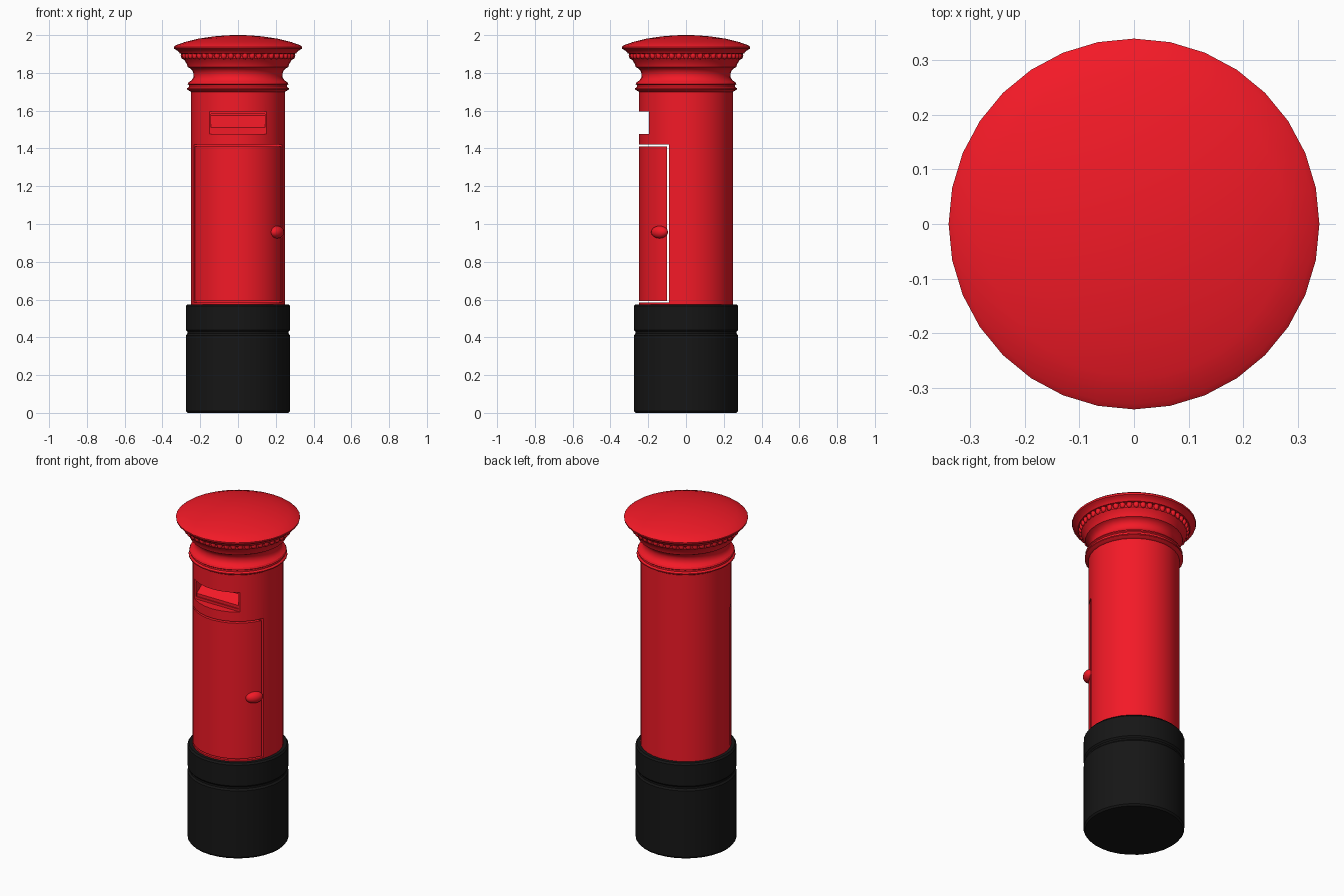
import bpy, bmesh, math
from mathutils import Matrix

if "Cube" in bpy.data.objects:
    bpy.data.objects.remove(bpy.data.objects["Cube"])

SIDES = 32


def material(name, color):
    m = bpy.data.materials.new(name)
    m.diffuse_color = color
    m.use_nodes = True
    m.node_tree.nodes["Principled BSDF"].inputs["Base Color"].default_value = m.diffuse_color
    return m


RED = material("red_paint", (0.9, 0.01, 0.02, 1))
BLACK = material("black_paint", (0.008, 0.008, 0.008, 1))


def add(name, bm, mat=None):
    bmesh.ops.recalc_face_normals(bm, faces=bm.faces[:])
    me = bpy.data.meshes.new(name)
    bm.to_mesh(me)
    bm.free()
    ob = bpy.data.objects.new(name, me)
    bpy.context.collection.objects.link(ob)
    if mat:
        me.materials.append(mat)
    return ob


def select(ob):
    bpy.ops.object.select_all(action='DESELECT')
    ob.select_set(True)
    bpy.context.view_layer.objects.active = ob


def smooth(ob, angle=30):
    select(ob)
    bpy.ops.object.shade_smooth_by_angle(angle=math.radians(angle))


def lathe(name, profile, mat):
    """Revolve (radius, z) points, closing both ends with flat discs."""
    bm = bmesh.new()
    rings = [[bm.verts.new((r * math.cos(a), r * math.sin(a), z))
              for a in (2 * math.pi * i / SIDES for i in range(SIDES))]
             for r, z in profile]
    for lo, hi in zip(rings, rings[1:]):
        for i in range(SIDES):
            j = (i + 1) % SIDES
            bm.faces.new((lo[i], lo[j], hi[j], hi[i]))
    bm.faces.new(rings[0])
    bm.faces.new(rings[-1])
    return add(name, bm, mat)


def prism(name, half_x, yz, mat=None):
    """Extrude a (y, z) outline across x."""
    bm = bmesh.new()
    a, b = ([bm.verts.new((s * half_x, y, z)) for y, z in yz] for s in (-1, 1))
    bm.faces.new(a)
    bm.faces.new(b)
    for i in range(len(yz)):
        j = (i + 1) % len(yz)
        bm.faces.new((a[i], a[j], b[j], b[i]))
    return add(name, bm, mat)


def box_yz(y0, y1, z0, z1):
    return [(y0, z0), (y1, z0), (y1, z1), (y0, z1)]


def boolean(ob, cutter, op):
    m = ob.modifiers.new("cut", 'BOOLEAN')
    m.operation, m.object, m.solver = op, cutter, 'EXACT'
    select(ob)
    bpy.ops.object.modifier_apply(modifier=m.name)
    bpy.data.objects.remove(cutter)


# black base with a groove between its two drums
smooth(lathe("base", [(0.268, 0), (0.276, 0.01), (0.276, 0.41), (0.268, 0.42),
                      (0.268, 0.43), (0.276, 0.44), (0.276, 0.565),
                      (0.268, 0.575)], BLACK))

# body with a door pocket and a posting slot
shaft = [(0.249, 0.57), (0.249, 1.705)]
body = lathe("body", shaft, RED)
boolean(body, prism("pocket_cutter", 0.4, box_yz(-0.4, -0.09, 0.584, 1.42)), 'DIFFERENCE')
boolean(body, prism("frame_cutter", 0.155, box_yz(-0.4, -0.196, 1.477, 1.595)), 'DIFFERENCE')
# the inner slot has a floor sloping up towards the back
boolean(body, prism("slot_cutter", 0.142, [(-0.4, 1.492), (-0.19, 1.492), (-0.19, 1.51),
                                           (-0.10, 1.575), (-0.10, 1.582), (-0.4, 1.582)]),
        'DIFFERENCE')
smooth(body)

# door panel filling the pocket with a thin gap
door = lathe("door", shaft, RED)
boolean(door, prism("door_cutter", 0.4, box_yz(-0.4, -0.1, 0.592, 1.41)), 'INTERSECT')
smooth(door)

# door handle, an egg-shaped knob lying along the surface
bm = bmesh.new()
bmesh.ops.create_uvsphere(bm, u_segments=20, v_segments=12, radius=1)
bm.transform(Matrix.Translation((0.207, -0.14, 0.957))
             @ Matrix.Rotation(math.atan2(0.83, 0.56), 4, 'Z')
             @ Matrix.Diagonal((0.05, 0.03, 0.033, 1)))
smooth(add("handle", bm, RED), 60)

# collar, neck, flared cornice and domed cap
smooth(lathe("cap", [
    (0.249, 1.70), (0.258, 1.705), (0.270, 1.712), (0.270, 1.718), (0.260, 1.725),
    (0.260, 1.735), (0.267, 1.74), (0.262, 1.75), (0.246, 1.76), (0.237, 1.775),
    (0.235, 1.795), (0.241, 1.812), (0.254, 1.825), (0.266, 1.83), (0.270, 1.845),
    (0.282, 1.865), (0.290, 1.875), (0.290, 1.90), (0.308, 1.902), (0.314, 1.912),
    (0.328, 1.922), (0.338, 1.928), (0.340, 1.938), (0.330, 1.946), (0.28, 1.964),
    (0.21, 1.981), (0.13, 1.993), (0.06, 1.999), (0.005, 2.0)], RED))

# ring of rounded dentils under the rim
bm = bmesh.new()
for i in range(48):
    bmesh.ops.create_uvsphere(
        bm, u_segments=10, v_segments=6, radius=1,
        matrix=Matrix.Rotation(2 * math.pi * i / 48, 4, 'Z')
        @ Matrix.Translation((0.290, 0, 1.892))
        @ Matrix.Diagonal((0.014, 0.016, 0.020, 1)))
smooth(add("dentils", bm, RED), 60)
